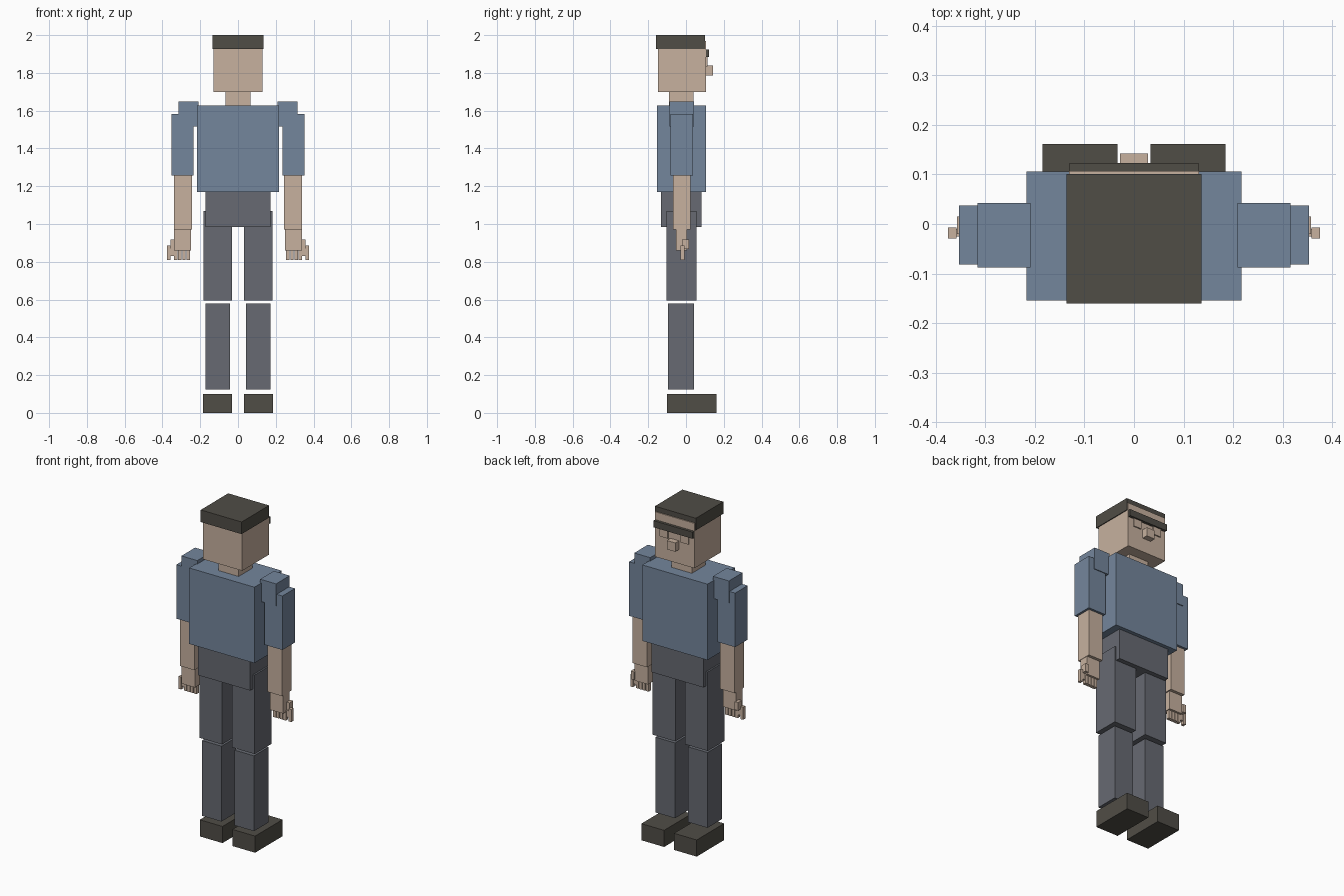
import bpy


def material(name, rgb):
    """Flat material from 0-255 sRGB values, converted to linear."""
    lin = [((c / 255 + 0.055) / 1.055) ** 2.4 for c in rgb]
    m = bpy.data.materials.new(name)
    m.diffuse_color = (*lin, 1)
    return m


skin = material("skin", (199, 177, 159))
shirt = material("blue_shirt", (116, 134, 156))
trousers = material("grey_trousers", (103, 106, 114))
dark = material("dark_brown", (80, 77, 70))


def box(name, x, y, z, mat):
    """Box from its (min, max) range on each axis."""
    ranges = (x, y, z)
    bpy.ops.mesh.primitive_cube_add(size=1, location=[(a + b) / 2 for a, b in ranges])
    ob = bpy.context.object
    ob.name = name
    ob.scale = [b - a for a, b in ranges]
    bpy.ops.object.transform_apply(location=True, rotation=False, scale=True)
    ob.data.materials.append(mat)
    return ob


def pair(name, x, y, z, mat):
    """Matching boxes on both sides of the body."""
    box(name + "_right", x, y, z, mat)
    box(name + "_left", (-x[1], -x[0]), y, z, mat)


# Head, cap and face
box("head", (-0.131, 0.131), (-0.147, 0.107), (1.70, 1.97), skin)
box("cap", (-0.136, 0.136), (-0.16, 0.101), (1.927, 2.0), dark)
box("brow_band", (-0.13, 0.13), (0.068, 0.123), (1.883, 1.923), dark)
box("nose", (-0.028, 0.028), (0.10, 0.142), (1.785, 1.838), skin)
pair("eye", (0.042, 0.095), (0.10, 0.114), (1.835, 1.885), skin)
box("neck", (-0.067, 0.067), (-0.09, 0.04), (1.62, 1.71), skin)

# Trunk
box("torso", (-0.217, 0.217), (-0.154, 0.106), (1.17, 1.627), shirt)
box("pelvis", (-0.173, 0.173), (-0.132, 0.083), (0.985, 1.17), trousers)

# Arms
pair("shoulder", (0.209, 0.315), (-0.088, 0.042), (1.515, 1.648), shirt)
pair("upper_arm", (0.235, 0.353), (-0.082, 0.037), (1.258, 1.583), shirt)
pair("forearm", (0.243, 0.34), (-0.068, 0.023), (0.972, 1.258), skin)

# Hands
pair("palm", (0.25, 0.338), (-0.053, 0.005), (0.86, 0.975), skin)
for i in range(4):
    x0 = 0.255 + i * 0.022
    pair(f"finger_{i + 1}", (x0, x0 + 0.018), (-0.03, -0.008), (0.81, 0.865), skin)
pair("thumb_base", (0.335, 0.357), (-0.02, 0.015), (0.868, 0.917), skin)
pair("thumb_joint", (0.335, 0.36), (-0.025, -0.01), (0.83, 0.87), skin)
pair("thumb_tip", (0.358, 0.375), (-0.029, -0.007), (0.81, 0.885), skin)

# Legs and shoes
pair("thigh", (0.033, 0.183), (-0.104, 0.055), (0.595, 1.07), trousers)
pair("shin", (0.043, 0.173), (-0.095, 0.043), (0.125, 0.578), trousers)
pair("shoe", (0.033, 0.184), (-0.10, 0.161), (0.0, 0.1), dark)
